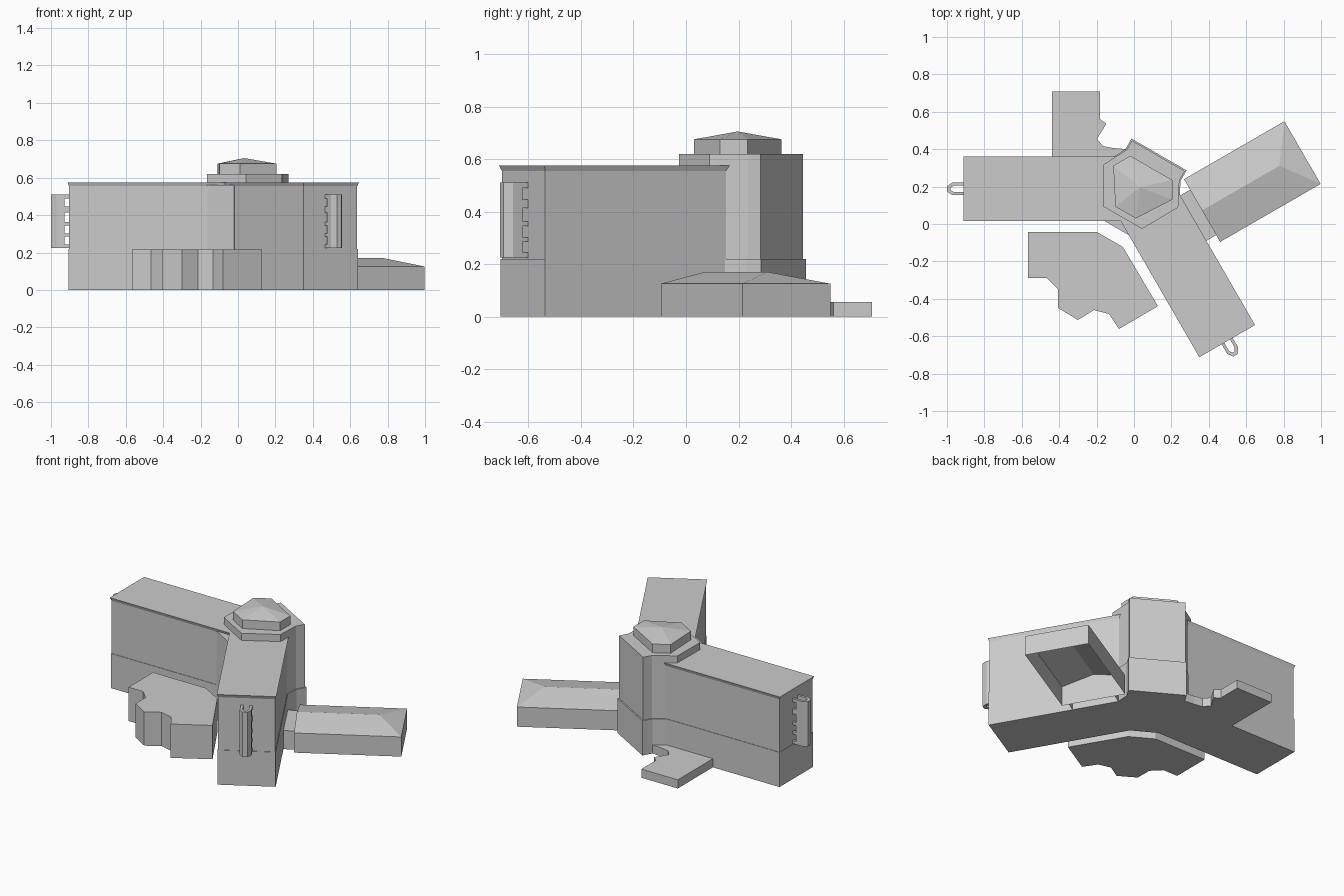
import bpy, bmesh, math
from mathutils import Vector

if "Cube" in bpy.data.objects:
    bpy.data.objects.remove(bpy.data.objects["Cube"])

HUB = Vector((0.028, 0.188))  # where the wing axes cross


def frame(angle):
    """Map (along, across) coordinates around the hub to world x, y."""
    c, s = math.cos(math.radians(angle)), math.sin(math.radians(angle))
    return lambda p, q: (HUB.x + p * c - q * s, HUB.y + p * s + q * c)


def build(name, verts, faces):
    me = bpy.data.meshes.new(name)
    bm = bmesh.new()
    vs = [bm.verts.new(v) for v in verts]
    for f in faces:
        bm.faces.new([vs[i] for i in f])
    bmesh.ops.recalc_face_normals(bm, faces=bm.faces)
    bm.to_mesh(me)
    bm.free()
    ob = bpy.data.objects.new(name, me)
    bpy.context.collection.objects.link(ob)
    return ob


def prism(name, pts, z0, z1, top=None, floor=True):
    """Extrude an outline; an optional second outline gives a flared top."""
    n = len(pts)
    top = top or pts
    verts = [(x, y, z0) for x, y in pts] + [(x, y, z1) for x, y in top]
    faces = [(i, (i + 1) % n, n + (i + 1) % n, n + i) for i in range(n)]
    faces.append(tuple(range(n, 2 * n)))
    if floor:
        faces.append(tuple(range(n - 1, -1, -1)))
    return build(name, verts, faces)


def rect(f, p0, p1, q0, q1):
    return [f(p0, q0), f(p1, q0), f(p1, q1), f(p0, q1)]


def mirrored(f, half):
    """Close a half outline across the frame's axis."""
    return [f(p, q) for p, q in half] + [f(p, -q) for p, q in reversed(half)]


# Two tall wings, each with a cornice and a stair screen on its end
for side, ang in (("left", 180), ("right", -60)):
    f = frame(ang)
    prism(side + "_wing_base", rect(f, 0, 0.935, -0.168, 0.168), 0, 0.22)
    prism(side + "_wing_walls", rect(f, 0, 0.932, -0.165, 0.165), 0.22, 0.558)
    prism(side + "_wing_cornice", rect(f, 0, 0.932, -0.165, 0.165), 0.555, 0.575,
          rect(f, 0, 0.94, -0.172, 0.172))
    # U-shaped screen with an open slot
    outer = [(0.955, 0.034), (0.998, 0.034), (1.028, 0.014)]
    inner = [(1.008, -0.007), (0.99, -0.018), (0.955, -0.018)]
    u = [f(p, q) for p, q in outer] + [f(p, -q) for p, q in reversed(outer)]
    u += [f(p, q) for p, q in reversed(inner)] + [f(p, -q) for p, q in inner]
    prism(side + "_stair_screen", u, 0.225, 0.51)
    # Teeth tying the screen to the wall
    for i, (z0, z1) in enumerate([(0.225, 0.243), (0.286, 0.302), (0.345, 0.362),
                                  (0.414, 0.446), (0.49, 0.51)]):
        for q in (-0.026, 0.026):
            prism(f"{side}_screen_tie_{i}", rect(f, 0.93, 0.956, q - 0.008, q + 0.008), z0, z1)

# Central hub, symmetric about the 60 degree axis
f = frame(60)
hub = [(-0.178, 0.12), (0.018, 0.23), (0.147, 0.163), (0.204, 0.163)]
prism("hub_tower", mirrored(f, hub), 0.0, 0.62)
prism("hub_base", mirrored(f, [(-0.178, 0.12), (0.018, 0.236), (0.147, 0.17), (0.212, 0.17)]), 0, 0.22)
prism("hub_front_corner", mirrored(f, [(-0.242, 0.083), (-0.1, 0.083)]), 0, 0.56)

# Lantern on the hub with a shallow pointed roof
lantern = mirrored(f, [(-0.146, 0.063), (0.038, 0.182), (0.129, 0.13)])
prism("lantern", lantern, 0.62, 0.675)
build("lantern_roof", [(x, y, 0.675) for x, y in lantern] + [(*f(0.01, 0), 0.705)],
      [(i, (i + 1) % 6, 6) for i in range(6)])

# Low hall: open underneath, ridge roof hipped at its far end
f = frame(30)
eave = rect(f, 0.233, 0.853, -0.462, -0.075)
verts = [(x, y, z) for z in (0, 0.125) for x, y in eave]
verts += [(*f(0.233, -0.268), 0.17), (*f(0.71, -0.268), 0.17)]
build("low_hall", verts, [(0, 1, 5, 4), (1, 2, 6, 5), (2, 3, 7, 6), (3, 0, 4, 8, 7),
                          (4, 5, 9, 8), (5, 6, 9), (6, 7, 8, 9)])
prism("hall_connector", rect(f, 0.16, 0.235, -0.42, -0.14), 0, 0.118, floor=False)

# Detached front pavilion
prism("front_pavilion", [(-0.567, -0.043), (-0.198, -0.043), (-0.059, -0.123), (0.128, -0.439),
                         (-0.08, -0.561), (-0.134, -0.481), (-0.214, -0.46), (-0.30, -0.513),
                         (-0.406, -0.449), (-0.406, -0.348), (-0.465, -0.289), (-0.567, -0.289)],
      0, 0.215)

# Rear terrace
prism("rear_terrace", [(-0.438, 0.35), (-0.438, 0.708), (-0.182, 0.708), (-0.182, 0.561),
                       (-0.148, 0.535), (-0.198, 0.455), (-0.166, 0.417), (-0.112, 0.406),
                       (-0.04, 0.40), (-0.04, 0.35)], 0, 0.055)
